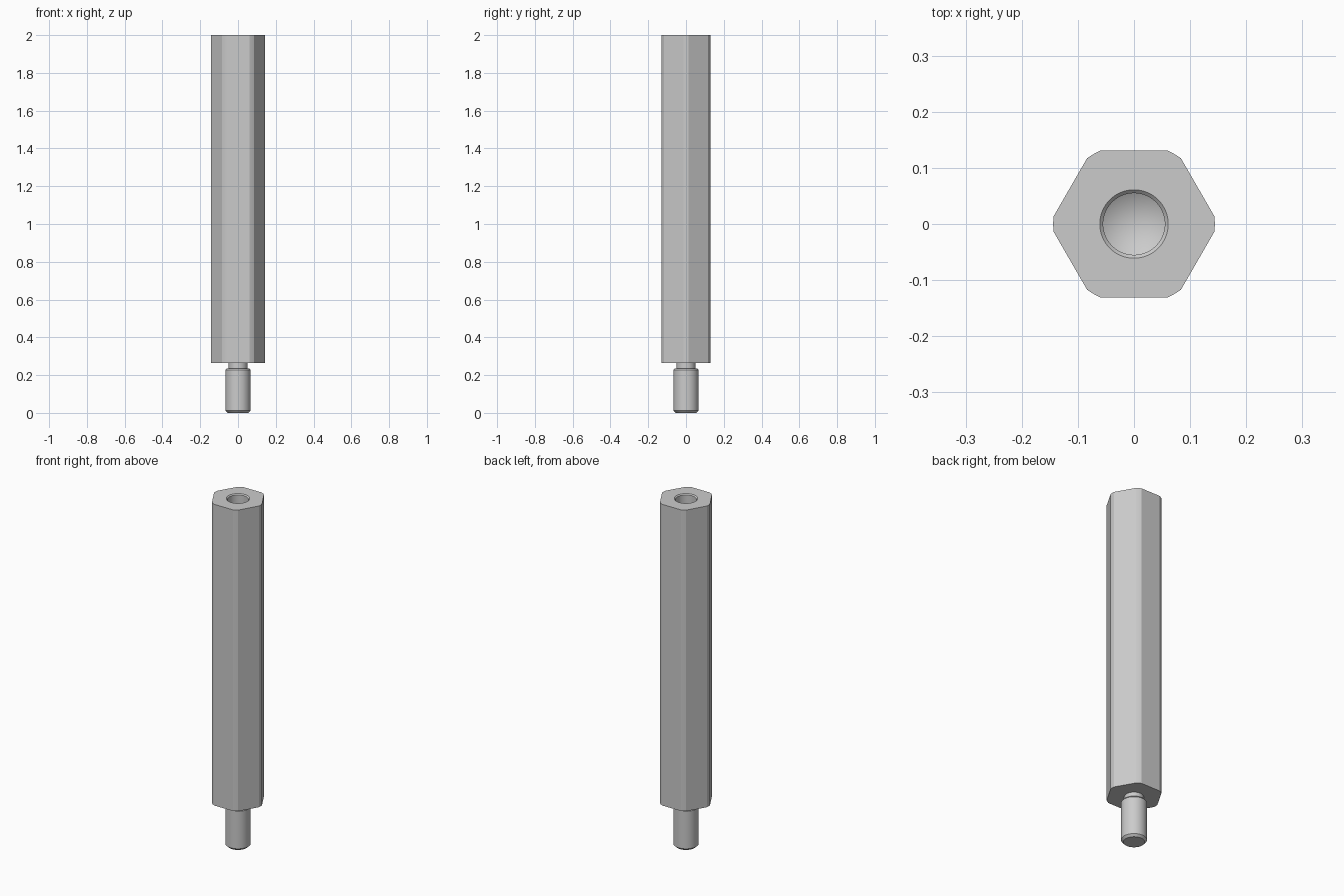
import bpy, bmesh, math

cube = bpy.data.objects.get("Cube")
if cube:
    bpy.data.objects.remove(cube, do_unlink=True)

steel = bpy.data.materials.new("grey steel")
steel.use_nodes = True
steel.diffuse_color = (0.6, 0.6, 0.6, 1)
steel.node_tree.nodes["Principled BSDF"].inputs["Base Color"].default_value = (0.6, 0.6, 0.6, 1)

APOTHEM, CORNER = 0.131, 0.144          # hex flats and turned-down corners
BREAK = math.acos(APOTHEM / CORNER)     # angle where a flat meets its rounded corner
GAP = math.pi / 3 - 2 * BREAK

# Angles around the axis: eight steps per flat, three per rounded corner
offsets = [BREAK * i / 4 for i in range(-4, 5)] + [BREAK + GAP * i / 3 for i in (1, 2)]
angles = [math.pi / 6 + k * math.pi / 3 + o for k in range(6) for o in offsets]
hex_radii = [min(CORNER, APOTHEM / math.cos(o)) for o in offsets] * 6


def turned(name, profile):
    """Join rings along z; radius 'hex' gives the hexagon, 0 gives a point."""
    bm = bmesh.new()
    rings = []
    for radius, z in profile:
        if radius == 0:
            rings.append([bm.verts.new((0, 0, z))])
            continue
        radii = hex_radii if radius == "hex" else [radius] * len(angles)
        rings.append([bm.verts.new((r * math.cos(a), r * math.sin(a), z))
                      for r, a in zip(radii, angles)])
    n = len(angles)
    for low, high in zip(rings, rings[1:]):
        for i in range(n):
            j = (i + 1) % n
            if len(low) == 1:
                bm.faces.new((low[0], high[j], high[i]))
            elif len(high) == 1:
                bm.faces.new((low[i], low[j], high[0]))
            else:
                bm.faces.new((low[i], low[j], high[j], high[i]))
    mesh = bpy.data.meshes.new(name)
    bm.to_mesh(mesh)
    bm.free()
    mesh.materials.append(steel)
    obj = bpy.data.objects.new(name, mesh)
    bpy.context.collection.objects.link(obj)
    bpy.ops.object.select_all(action="DESELECT")
    obj.select_set(True)
    bpy.context.view_layer.objects.active = obj
    bpy.ops.object.shade_smooth_by_angle(angle=math.radians(12))


# Hexagonal body with a chamfered blind bore ending in a drill point
turned("hex_body", [(0.05, 0.265), ("hex", 0.265), ("hex", 2.0), (0.061, 2.0),
                    (0.055, 1.994), (0.055, 1.58), (0, 1.547)])

# Stud with chamfered ends and an undercut neck
turned("stud", [(0, 0), (0.054, 0), (0.066, 0.012), (0.066, 0.228),
                (0.06, 0.236), (0.05, 0.236), (0.05, 0.265)])
